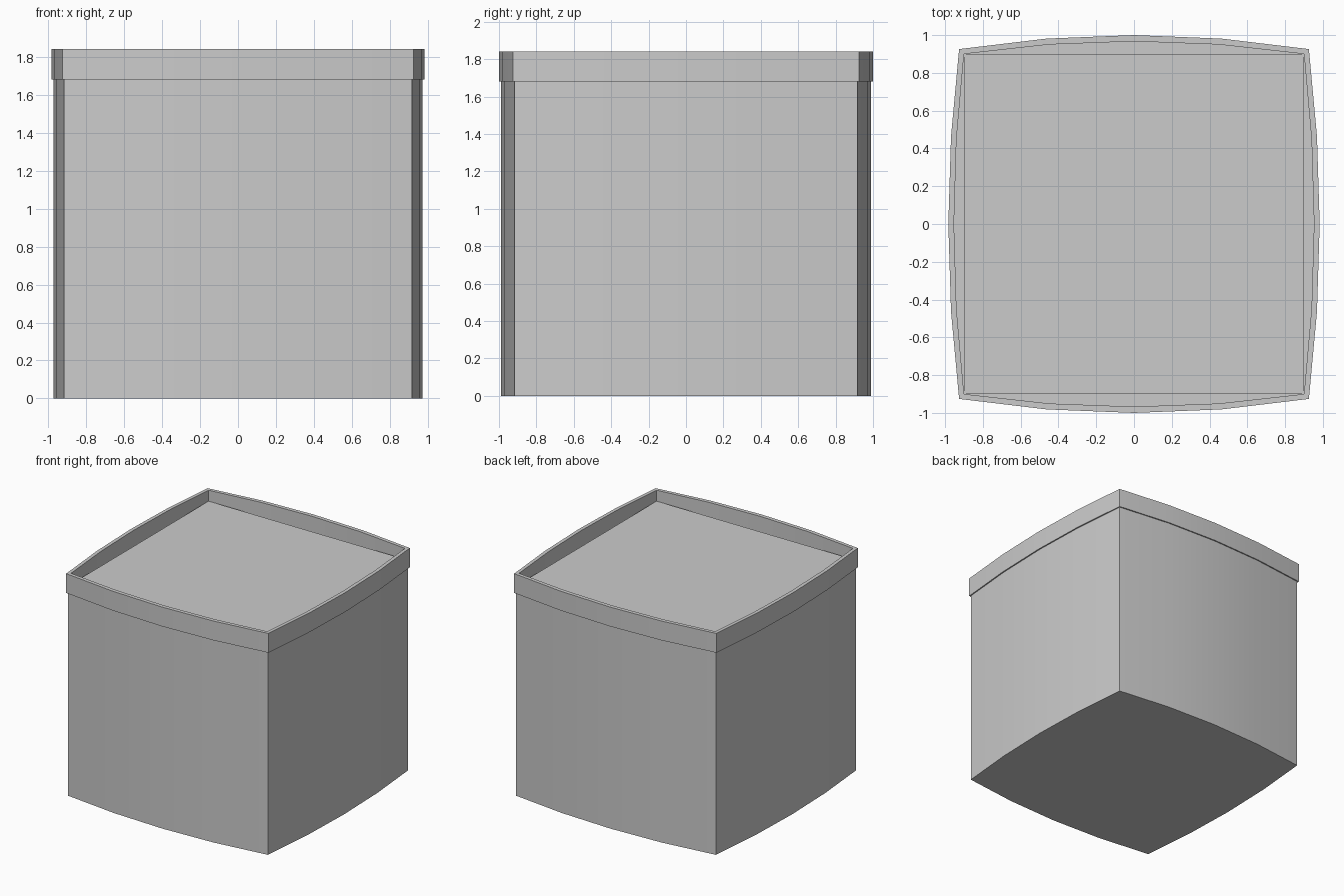
import bpy, bmesh

if "Cube" in bpy.data.objects:
    bpy.data.objects.remove(bpy.data.objects["Cube"])

H, RIM_Z, SOIL_Z, FLOOR_Z = 1.84, 1.68, 1.75, 0.03
SEG = 4  # segments along each bowed side


def bowed_square(c, bx, by):
    """Square with corners at +-c whose sides bow out to bx (x sides) and by (y sides)."""
    t = [-1 + 2 * i / SEG for i in range(SEG)]
    bow = lambda s, b: c + (b - c) * (1 - s * s)
    return ([(c * s, -bow(s, by)) for s in t] + [(bow(s, bx), c * s) for s in t] +
            [(-c * s, bow(s, by)) for s in t] + [(-bow(s, bx), -c * s) for s in t])


def finish(name, bm):
    bm.normal_update()
    mesh = bpy.data.meshes.new(name)
    bm.to_mesh(mesh)
    bm.free()
    obj = bpy.data.objects.new(name, mesh)
    bpy.context.collection.objects.link(obj)
    return obj


# Planter shell: outer wall, overhanging rim, inner wall, inner floor
body = bowed_square(0.917, 0.972, 0.99)
rim = bowed_square(0.926, 0.983, 1.0)
inner = bowed_square(0.90, 0.953, 0.967)
levels = [(body, 0), (body, RIM_Z), (rim, RIM_Z), (rim, H), (inner, H), (inner, FLOOR_Z)]

bm = bmesh.new()
rings = [[bm.verts.new((x, y, z)) for x, y in ring] for ring, z in levels]
n = len(body)
for lo, hi in zip(rings, rings[1:]):
    for i in range(n):
        j = (i + 1) % n
        bm.faces.new((lo[i], lo[j], hi[j], hi[i]))
bm.faces.new(rings[0][::-1])
bm.faces.new(rings[-1])
planter = finish("planter", bm)
bpy.context.view_layer.objects.active = planter
planter.select_set(True)
bpy.ops.object.shade_smooth_by_angle(angle=0.5)

# Flat square fill set below the rim
bm = bmesh.new()
bm.faces.new([bm.verts.new((0.9 * x, 0.9 * y, SOIL_Z))
              for x, y in ((-1, -1), (1, -1), (1, 1), (-1, 1))])
finish("soil_surface", bm)
